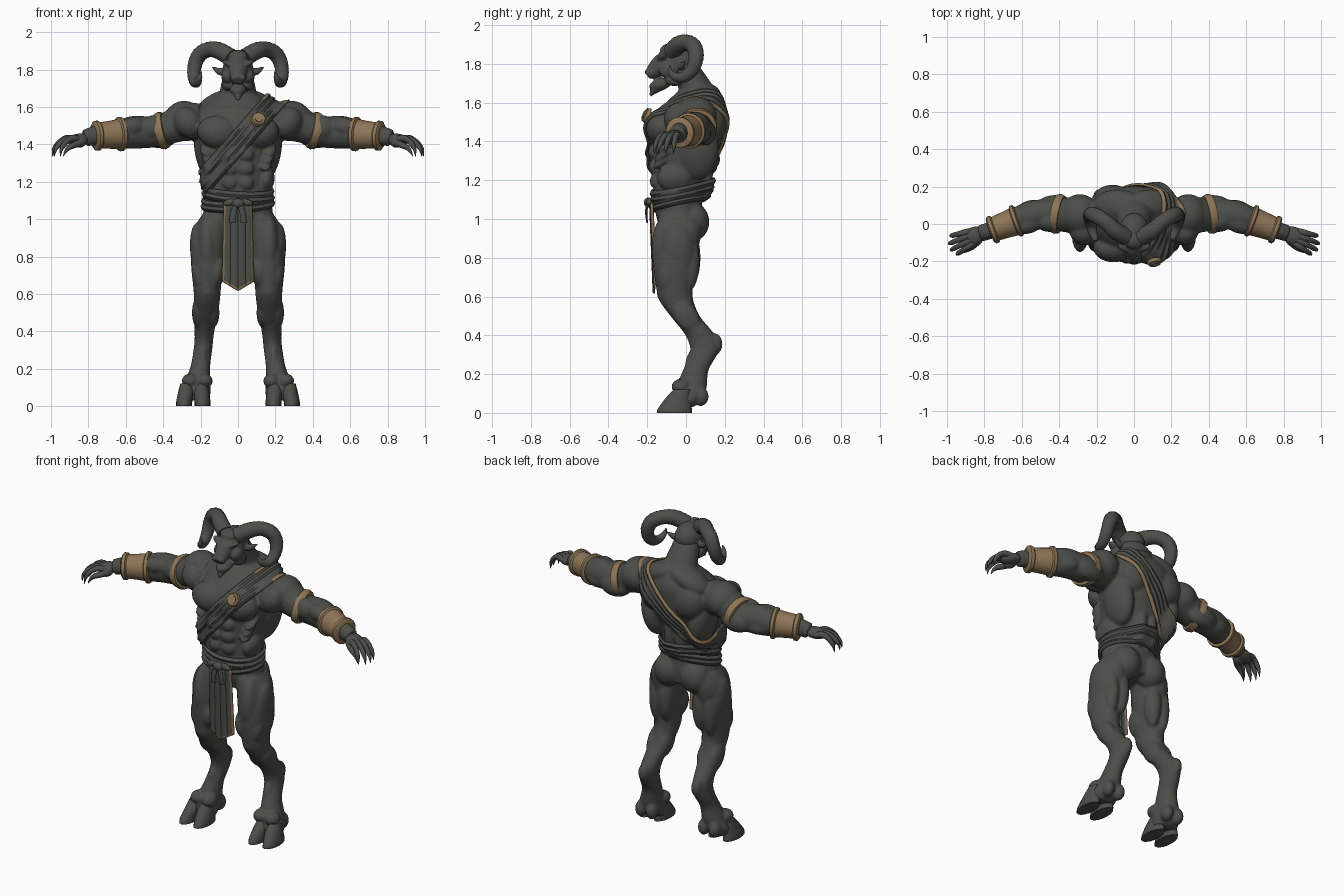
import bpy, bmesh, math
from mathutils import Vector, Matrix, Euler
from mathutils.bvhtree import BVHTree

cube = bpy.data.objects.get("Cube")
if cube:
    bpy.data.objects.remove(cube)


def material(name, rgb):
    m = bpy.data.materials.new(name)
    m.use_nodes = True
    m.diffuse_color = (*rgb, 1)
    m.node_tree.nodes["Principled BSDF"].inputs["Base Color"].default_value = (*rgb, 1)
    return m


HIDE = material("charcoal hide", (0.075, 0.075, 0.065))
GOLD = material("dull gold", (0.27, 0.18, 0.095))


def finish(name, bm, mats, mirror=False, voxel=0, solid=0):
    bmesh.ops.recalc_face_normals(bm, faces=bm.faces)
    me = bpy.data.meshes.new(name)
    bm.to_mesh(me)
    bm.free()
    ob = bpy.data.objects.new(name, me)
    bpy.context.collection.objects.link(ob)
    for m in mats:
        me.materials.append(m)
    bpy.ops.object.select_all(action='DESELECT')
    ob.select_set(True)
    bpy.context.view_layer.objects.active = ob
    bpy.ops.object.shade_smooth_by_angle(angle=math.radians(45))
    if mirror:
        ob.modifiers.new("Mirror", 'MIRROR').use_mirror_merge = False
    if voxel:
        r = ob.modifiers.new("Blend", 'REMESH')
        r.mode, r.voxel_size, r.use_smooth_shade = 'VOXEL', voxel, True
        s = ob.modifiers.new("Soften", 'SMOOTH')
        s.factor, s.iterations = 0.5, 2
    if solid:
        s = ob.modifiers.new("Thickness", 'SOLIDIFY')
        s.thickness, s.offset = solid, 0
    return ob


def spline(pts, steps):
    """Catmull-Rom refinement of tuples of any length."""
    pts = [Vector(p) for p in pts]
    out = []
    for i in range(len(pts) - 1):
        a, b, c, d = pts[max(i - 1, 0)], pts[i], pts[i + 1], pts[min(i + 2, len(pts) - 1)]
        for k in range(steps):
            t = k / steps
            out.append(b + (c - a) * (t / 2) + (a * 2 - b * 5 + c * 4 - d) * (t * t / 2)
                       + (b * 3 - a - c * 3 + d) * (t ** 3 / 2))
    return out + [pts[-1]]


def tube(bm, pts, ref=(1, 0, 0), flat=False, steps=4, n=20, ripple=0):
    """Skin of elliptical sections (x, y, z, radius along ref, radius across)."""
    pts = spline(pts, steps)
    pos = [Vector(p[:3]) for p in pts]
    u, rings = Vector(ref), []
    for i, p in enumerate(pts):
        t = (pos[min(i + 1, len(pos) - 1)] - pos[max(i - 1, 0)]).normalized()
        t = Vector((0, 0, 1)) if flat else t
        u = (u - t * u.dot(t)).normalized()
        v = t.cross(u)
        g = 1 + ripple * (i % 2)
        rings.append([bm.verts.new(pos[i] + u * (p[3] * g * math.cos(a)) + v * (p[4] * g * math.sin(a)))
                      for a in (math.tau * k / n for k in range(n))])
    for r, s in zip(rings, rings[1:]):
        for k in range(n):
            bm.faces.new((r[k], r[k - 1], s[k - 1], s[k]))
    bm.faces.new(rings[0])
    bm.faces.new(rings[-1])


def ball(bm, loc, size, rot=(0, 0, 0)):
    e = Euler([math.radians(a) for a in rot])
    bmesh.ops.create_uvsphere(bm, u_segments=24, v_segments=14, radius=1,
                              matrix=Matrix.LocRotScale(Vector(loc), e, Vector(size)))


# Body: torso, neck, arm and leg cores
bm = bmesh.new()
tube(bm, [(0, -.02, .93, .15, .1), (0, -.03, 1, .185, .12), (0, -.042, 1.1, .18, .125),
          (0, -.032, 1.2, .175, .135), (0, -.018, 1.3, .19, .155), (0, .005, 1.4, .215, .18),
          (0, .015, 1.5, .23, .185), (0, .04, 1.58, .21, .16), (0, .06, 1.66, .12, .1)], flat=True, n=32)
tube(bm, [(0, .09, 1.6, .12, .1), (0, .04, 1.7, .095, .09), (0, -.02, 1.8, .075, .08)], flat=True)
tube(bm, [(.2, .03, 1.52, .1, .1), (.3, .045, 1.515, .1, .1), (.4, .05, 1.475, .082, .088),
          (.48, .055, 1.465, .085, .078), (.55, .045, 1.465, .088, .078), (.62, .02, 1.455, .08, .072),
          (.7, -.01, 1.45, .065, .06), (.77, -.035, 1.445, .052, .046), (.82, -.05, 1.432, .045, .045)],
     ref=(0, 0, 1))
tube(bm, [(.11, -.03, 1.02, .085, .11), (.14, -.035, .95, .095, .12), (.155, -.05, .85, .095, .115),
          (.163, -.06, .75, .088, .108), (.165, -.06, .65, .076, .095), (.165, -.05, .58, .07, .088),
          (.17, -.005, .5, .064, .076), (.178, .06, .42, .055, .076), (.182, .095, .36, .05, .08),
          (.188, .09, .3, .05, .07), (.2, .05, .22, .052, .066), (.215, .03, .14, .065, .078),
          (.225, .01, .08, .08, .08), (.23, -.015, .03, .075, .055)], flat=True)
# Muscles of chest, back and belly
ball(bm, (.108, -.125, 1.465), (.112, .08, .088), (0, -8, 0))
ball(bm, (.165, .06, 1.36), (.066, .11, .16), (0, 10, 0))
ball(bm, (.09, .1, 1.625), (.14, .085, .06), (0, 22, 0))
ball(bm, (.115, .135, 1.5), (.1, .075, .11), (0, 15, 0))
ball(bm, (.035, .085, 1.25), (.04, .055, .16))
ball(bm, (.15, -.06, 1.21), (.045, .09, .07), (0, 10, 0))
for i in range(3):
    ball(bm, (.042, -.165 + .004 * i, 1.345 - .075 * i), (.043, .03, .039))
    ball(bm, (.17 - .012 * i, -.105 - .008 * i, 1.375 - .04 * i), (.035, .06, .018), (35, 0, 0))
# Muscles of the arm
ball(bm, (.29, .05, 1.53), (.105, .11, .102), (0, 25, 0))
ball(bm, (.265, -.035, 1.515), (.075, .08, .09), (0, 35, 0))
ball(bm, (.45, .015, 1.49), (.08, .058, .066), (0, 8, 0))
ball(bm, (.42, .1, 1.445), (.1, .055, .066))
ball(bm, (.56, .0, 1.495), (.08, .05, .05), (0, 5, -20))
ball(bm, (.56, .075, 1.44), (.08, .05, .05), (0, 0, -20))
# Muscles of the leg
ball(bm, (.09, .035, .985), (.09, .085, .1))
ball(bm, (.21, -.045, .83), (.046, .085, .15), (0, 4, 0))
ball(bm, (.115, -.095, .72), (.048, .07, .09), (0, -8, 0))
ball(bm, (.165, -.1, .85), (.055, .078, .17))
ball(bm, (.205, -.09, .7), (.042, .06, .09), (0, 8, 0))
ball(bm, (.12, .02, .8), (.05, .055, .15))
ball(bm, (.185, .015, .78), (.045, .055, .15))
ball(bm, (.165, -.11, .615), (.045, .04, .045))
ball(bm, (.21, .0, .5), (.036, .06, .1), (35, 0, 0))
ball(bm, (.135, .0, .5), (.036, .06, .09), (35, 0, 0))
ball(bm, (.183, .148, .355), (.034, .04, .055))
ball(bm, (.19, .05, .27), (.03, .05, .09), (-20, 0, 0))
for x in (.18, .255):
    ball(bm, (x, .075, .085), (.034, .042, .05))
    ball(bm, (x, -.025, .135), (.045, .05, .04))
body = finish("body", bm, [HIDE], mirror=True, voxel=.009)

# Cloven hooves
bm = bmesh.new()
for x, lean in ((.195, -.005), (.278, .01)):
    tube(bm, [(x, -.02, .12, .03, .045), (x, -.04, .075, .042, .066), (x + lean, -.058, .02, .043, .088),
              (x + lean, -.06, 0, .043, .09)], flat=True, n=16)
finish("hooves", bm, [HIDE], mirror=True)

# Hands: palms, then clawed fingers
bm = bmesh.new()
ball(bm, (.855, -.065, 1.425), (.065, .05, .032), (0, 8, -24))
ball(bm, (.845, -.09, 1.41), (.04, .03, .028), (0, 15, -40))
finish("palms", bm, [HIDE], mirror=True, voxel=.006)
bm = bmesh.new()
along, across = Vector((.91, -.41, 0)), Vector((.41, .91, 0))
for spread, length in ((-.035, .1), (-.012, .12), (.012, .115), (.035, .09)):
    base = Vector((.88, -.075, 1.425)) + across * spread
    tube(bm, [(*(base + along * length * f + across * spread * f * .5 + Vector((0, 0, h))), r, r)
              for f, h, r in ((-.2, 0, .018), (.2, .008, .018), (.55, -.005, .015), (.8, -.03, .014),
                              (.95, -.055, .009), (1, -.09, .001))], ref=(0, 0, 1), n=10, steps=3)
tube(bm, [(.83, -.085, 1.415, .022, .022), (.865, -.12, 1.4, .018, .018), (.9, -.138, 1.385, .015, .015),
          (.92, -.145, 1.365, .009, .009), (.935, -.15, 1.335, .001, .001)], ref=(0, 0, 1), n=10)
finish("fingers", bm, [HIDE], mirror=True)

# Head: skull, muzzle, jaw, brow, cheeks, beard and ears
bm = bmesh.new()
ball(bm, (0, -.035, 1.815), (.08, .095, .085))
tube(bm, [(0, -.07, 1.83, .07, .055), (0, -.12, 1.8, .055, .055), (0, -.165, 1.765, .043, .042),
          (0, -.2, 1.74, .036, .022)])
ball(bm, (0, -.13, 1.695), (.046, .062, .03), (15, 0, 0))
tube(bm, [(0, -.13, 1.7, .045, .04), (0, -.16, 1.67, .03, .025), (0, -.185, 1.635, .006, .006)])
ball(bm, (0, -.085, 1.865), (.055, .05, .04))
ball(bm, (.045, -.125, 1.83), (.046, .025, .016), (0, -22, 20))
ball(bm, (.055, -.09, 1.765), (.035, .05, .042))
ball(bm, (.025, -.195, 1.755), (.017, .017, .015))
ball(bm, (.055, -.06, 1.72), (.03, .05, .035))
tube(bm, [(.06, -.03, 1.785, .018, .02), (.1, -.02, 1.79, .02, .015), (.14, -.005, 1.815, .003, .003)],
     ref=(0, 0, 1), n=10)
finish("head", bm, [HIDE], mirror=True, voxel=.006)

# Curled horns
bm = bmesh.new()
tube(bm, [(.04, -.07, 1.865, .046, .046), (.1, -.035, 1.9, .044, .044), (.15, .01, 1.908, .04, .04),
          (.2, .042, 1.885, .04, .04), (.228, .052, 1.835, .038, .038), (.236, .035, 1.775, .034, .034),
          (.23, -.005, 1.735, .029, .029), (.218, -.05, 1.732, .022, .022), (.205, -.08, 1.757, .014, .014),
          (.195, -.082, 1.79, .003, .003)], ref=(0, 1, -1), ripple=.05, steps=6)
finish("horns", bm, [HIDE], mirror=True)

# Gold bracers and arm rings
bm = bmesh.new()
a, b = Vector((.615, .022, 1.456)), Vector((.77, -.036, 1.445))
tube(bm, [(*a.lerp(b, t), r, r * .95) for t, r in
          ((0, .08), (.04, .092), (.14, .092), (.18, .08), (.5, .074), (.8, .07), (.84, .08), (.95, .08), (1, .068))],
     ref=(0, 0, 1), steps=1, n=28)
a, b = Vector((.385, .05, 1.478)), Vector((.43, .058, 1.468))
tube(bm, [(*a.lerp(b, t), r, r * 1.06) for t, r in ((0, .085), (.05, .096), (.5, .102), (.95, .096), (1, .085))],
     ref=(0, 0, 1), steps=1, n=28)
finish("arm_bands", bm, [GOLD], mirror=True)

# Cloth wraps laid over the body's surface
graph = bpy.context.evaluated_depsgraph_get()
skin = BVHTree.FromObject(body, graph)


def wrap(name, centre, normal, width, rows, trim, n=96):
    nrm = Vector(normal).normalized()
    e1 = Vector((0, 1, 0)).cross(nrm).normalized()
    e2 = nrm.cross(e1)
    bm, grid = bmesh.new(), []
    for j in range(rows):
        c = Vector(centre) + nrm * width * (j / (rows - 1) - .5)
        dirs = [e1 * math.cos(math.tau * k / n) + e2 * math.sin(math.tau * k / n) for k in range(n)]
        dist = []
        for d in dirs:
            hit = skin.ray_cast(c + d * .6, -d)
            dist.append(.6 - hit[3] if hit[0] else .2)
        for _ in range(6):
            dist = [max(dist[k], (dist[k - 1] + dist[(k + 1) % n]) / 2) for k in range(n)]
        lift = .007 + .008 * (j % 2)
        grid.append([bm.verts.new(c + d * (r + lift)) for d, r in zip(dirs, dist)])
    for j in range(rows - 1):
        for k in range(n):
            f = bm.faces.new((grid[j][k], grid[j][k - 1], grid[j + 1][k - 1], grid[j + 1][k]))
            f.material_index = int(j in trim and f.calc_center_median().y > -.02)
    return finish(name, bm, [HIDE, GOLD], solid=.008)


wrap("sash", (0, .01, 1.41), (-.75, 0, .66), .115, 9, (0, 7))
wrap("belt_upper", (0, -.03, 1.145), (.06, -.2, 1), .06, 5, (), 72)
wrap("belt_lower", (0, -.03, 1.095), (-.05, -.22, 1), .055, 5, (), 72)

# Belt knot with two short tails
bm = bmesh.new()
ball(bm, (0, -.195, 1.085), (.035, .022, .026))
for s in (-1, 1):
    ball(bm, (.045 * s, -.19, 1.09), (.035, .016, .018), (0, 15 * s, 0))
    tube(bm, [(.01 * s, -.2, 1.08, .012, .008), (.025 * s, -.205, 1.03, .016, .006),
              (.03 * s, -.2, .98, .018, .004)], n=10)
finish("belt_knot", bm, [HIDE])

# Pleated loincloth with a gold hem
bm = bmesh.new()
cols, nrows = 17, 14
fr = [-1, -.87] + [-.87 + 1.74 * i / (cols - 3) for i in range(1, cols - 3)] + [.87, 1]
grid = []
for j in range(nrows):
    t = min(j / (nrows - 2), 1)
    row = []
    for i, f in enumerate(fr):
        low = .665 - .05 * (1 - abs(f))
        z = 1.085 + (low + .014 - 1.085) * t - (.014 if j == nrows - 1 else 0)
        row.append(bm.verts.new((f * (.075 + .008 * t), -.187 + .018 * t + .006 * (i % 4 == 0) + .01 * f * f, z)))
    grid.append(row)
for j in range(nrows - 1):
    for i in range(cols - 1):
        f = bm.faces.new((grid[j][i], grid[j + 1][i], grid[j + 1][i + 1], grid[j][i + 1]))
        f.material_index = int(i in (0, cols - 2) or j == nrows - 2)
finish("loincloth", bm, [HIDE, GOLD], solid=.008)

# Chest medallion
bm = bmesh.new()
tilt = Matrix.Translation((.11, -.205, 1.535)) @ Euler((math.radians(65), 0, math.radians(12))).to_matrix().to_4x4()
for r, h, n in ((.042, .02, 8), (.026, .032, 16)):
    bmesh.ops.create_cone(bm, cap_ends=True, segments=n, radius1=r, radius2=r * .85, depth=h, matrix=tilt)
finish("medallion", bm, [GOLD])
